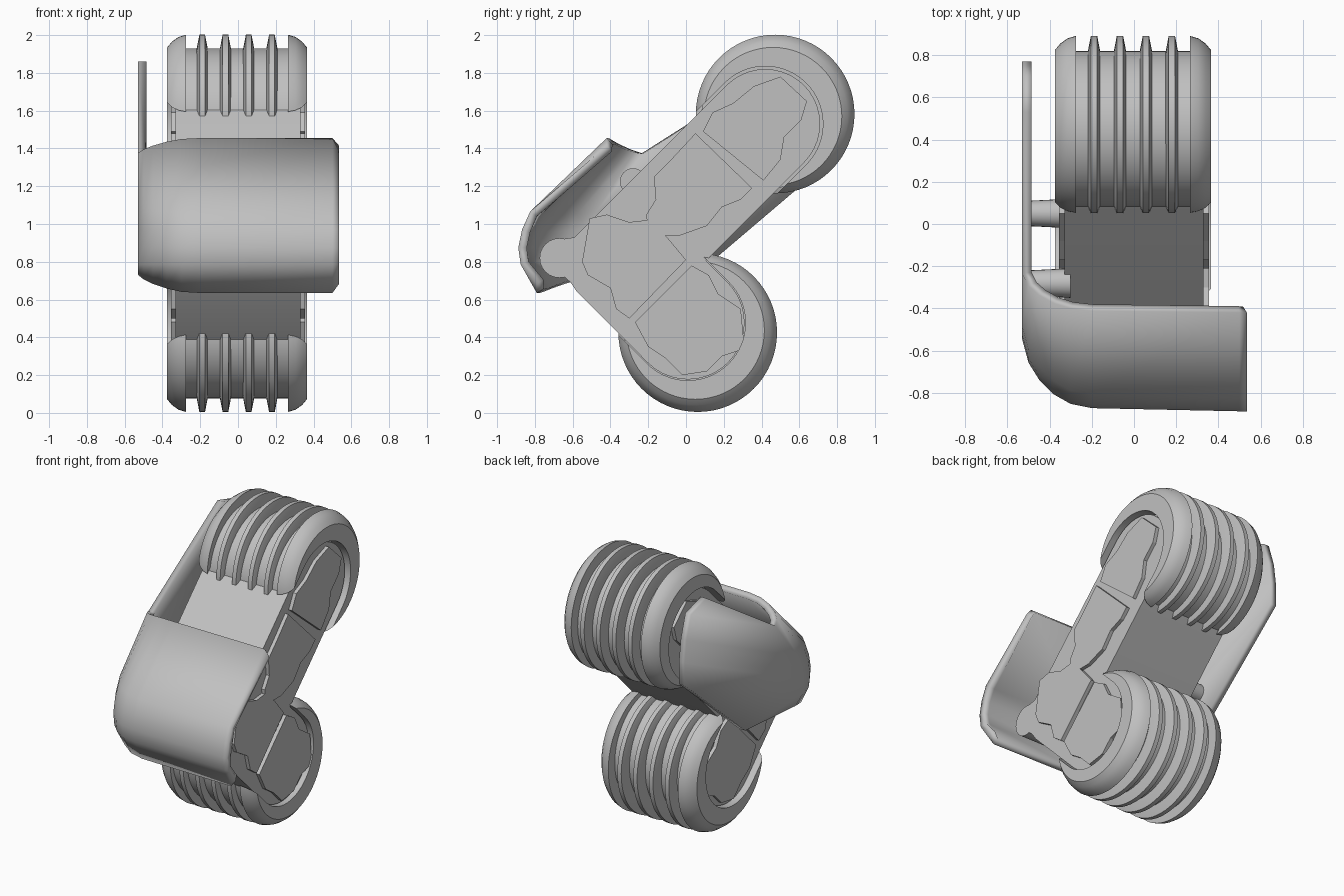
import bpy, bmesh
from math import cos, sin, radians

cube = bpy.data.objects.get("Cube")
if cube:
    bpy.data.objects.remove(cube, do_unlink=True)

grey = bpy.data.materials.new("plain_grey")
grey.use_nodes = True
grey.diffuse_color = (0.53, 0.53, 0.53, 1)
grey.node_tree.nodes["Principled BSDF"].inputs["Base Color"].default_value = grey.diffuse_color


def make(name, verts, faces, closed=True):
    mesh = bpy.data.meshes.new(name)
    mesh.from_pydata(verts, [], faces)
    bm = bmesh.new()
    bm.from_mesh(mesh)
    if closed:
        bmesh.ops.recalc_face_normals(bm, faces=bm.faces)
    bm.to_mesh(mesh)
    bm.free()
    mesh.materials.append(grey)
    obj = bpy.data.objects.new(name, mesh)
    bpy.context.collection.objects.link(obj)
    return obj


def smooth(obj, angle=35):
    bpy.ops.object.select_all(action="DESELECT")
    bpy.context.view_layer.objects.active = obj
    obj.select_set(True)
    bpy.ops.object.shade_smooth_by_angle(angle=radians(angle))


def skin(name, rings):
    """Join equal outlines, each given as (x, [(y, z), ...]), into a closed solid."""
    n = len(rings[0][1])
    verts = [(x, y, z) for x, ring in rings for y, z in ring]
    faces = [list(range(n)), list(range(len(verts) - n, len(verts)))]
    for k in range(len(rings) - 1):
        for i in range(n):
            j = (i + 1) % n
            faces.append((k * n + i, k * n + j, k * n + n + j, k * n + n + i))
    return make(name, verts, faces)


def arc(centre, radius, start, end, steps):
    cy, cz = centre
    angles = [radians(start + (end - start) * i / steps) for i in range(steps + 1)]
    return [(cy + radius * cos(a), cz + radius * sin(a)) for a in angles]


def circle(centre, radius, sides=64):
    return arc(centre, radius, 0, 360, sides)[:-1]


def difference(obj, cutter):
    mod = obj.modifiers.new("cut", "BOOLEAN")
    mod.operation = "DIFFERENCE"
    mod.solver = "EXACT"
    mod.object = cutter
    bpy.context.view_layer.update()
    graph = bpy.context.evaluated_depsgraph_get()
    mesh = bpy.data.meshes.new_from_object(obj.evaluated_get(graph))
    obj.modifiers.clear()
    obj.data = mesh


# Bent body with two rounded arm ends and a front knob
UPPER, LOWER = (0.42, 1.53), (0.01, 0.477)
HALF = 0.33
outline = arc(UPPER, 0.29, 135, -45, 20) + [(0.105, 0.805)]
outline += arc(LOWER, 0.30, 45, -135, 20) + [(-0.58, 0.645), (-0.61, 0.69)]
outline += arc((-0.67, 0.82), 0.105, -75, -285, 14) + [(-0.59, 0.93)]
smooth(skin("body", [(-HALF, outline), (HALF, outline)]))

# Raised side plates
plates = {
    "upper_end_plate": [
        (.09, 1.49), (.14, 1.59), (.25, 1.64), (.36, 1.73), (.50, 1.78),
        (.64, 1.65), (.61, 1.55), (.52, 1.46), (.50, 1.34), (.41, 1.23)],
    "upper_plate": [
        (.05, 1.48), (.35, 1.19), (.29, 1.13), (.19, 1.09), (.11, .99), (-.03, .94),
        (-.20, .94), (-.21, 1.05), (-.16, 1.13), (-.17, 1.25), (-.08, 1.34)],
    "lower_plate": [
        (-.51, 1.03), (-.42, 1.05), (-.30, 1.01), (-.21, 1.02), (-.10, .93), (0, .81),
        (-.30, .50), (-.37, .55), (-.40, .66), (-.52, .73), (-.55, .80)],
    "lower_end_plate": [
        (.03, .78), (.12, .73), (.17, .63), (.29, .55), (.31, .34), (.19, .30),
        (.11, .22), (-.02, .20), (-.11, .29), (-.20, .35), (-.27, .48)],
}
for name, shape in plates.items():
    for side, sign in (("left", 1), ("right", -1)):
        skin(f"{side}_{name}", [(sign * (HALF - 0.02), shape), (sign * 0.355, shape)])


# Ribbed rollers with rounded end rims, cut open around the arm
def roller(name, arm_end, slant):
    def along(d):
        return (arm_end[0] + d, arm_end[1] + d * slant)

    mid = -0.005
    core, rim = along(0.03), along(0.052)
    smooth(skin(name + "_core", [(mid - 0.28, circle(core, 0.37)),
                                 (mid + 0.28, circle(core, 0.37))]))
    for i in range(4):
        x = mid + (i - 1.5) * 0.123
        rings = [(x + dx, circle(c, r)) for dx, c, r in (
            (-0.03, core, 0.365), (-0.015, rim, 0.42),
            (0.015, rim, 0.42), (0.03, core, 0.365))]
        smooth(skin(f"{name}_rib_{i + 1}", rings), 25)

    # Slot in the shape of the arm
    slot = arc(arm_end, 0.305, 90 + 45 * slant, -90 + 45 * slant, 32)
    slot += [(y - 0.8, z - 0.8 * slant) for y, z in (slot[-1], slot[0])]
    cutter = skin(name + "_slot_cutter", [(-0.6, slot), (0.6, slot)])
    for side, sign in (("left", 1), ("right", -1)):
        rings = [(mid + sign * dx, circle(c, r)) for dx, c, r in (
            (0.27, rim, 0.42), (0.31, along(0.05), 0.41),
            (0.345, along(0.045), 0.39), (0.37, along(0.04), 0.365))]
        cap = skin(f"{name}_{side}_rim", rings)
        difference(cap, cutter)
        smooth(cap)
    bpy.data.objects.remove(cutter, do_unlink=True)


roller("upper_roller", UPPER, 1)
roller("lower_roller", LOWER, -1)

# Curved front guard that wraps round into a flat side panel
profile = [(-.42, 1.455), (-.825, 1.066), (-.868, .97), (-.888, .875),
           (-.875, .785), (-.79, .635)]
columns = [(.535, 0, .04), (.50, 0, 0), (-.20, .015, 0), (-.30, .035, .005), (-.38, .08, .02),
           (-.45, .15, .04), (-.50, .23, .06), (-.53, .34, .08)]
panel_end = [(.53, 1.86), (.70, 1.81), (.75, 1.65), (.77, 1.5), (.77, 1.34), (.10, .77)]
verts = []
for x, shift, dip in columns:
    for row, (y, z) in enumerate(profile):
        if row == 0:
            verts.append((x, y + shift * 0.55, z - dip))
        elif row == len(profile) - 1:
            verts.append((x, y + shift, z + dip * 1.2))
        else:
            verts.append((x, y + shift, z))
verts += [(-.53, y, z) for y, z in panel_end]
n = len(profile)
faces = [(c * n + r, (c + 1) * n + r, (c + 1) * n + r + 1, c * n + r + 1)
         for c in range(len(columns)) for r in range(n - 1)]
guard = make("front_guard", verts, faces, closed=False)
solid = guard.modifiers.new("thickness", "SOLIDIFY")
solid.thickness = 0.045
solid.offset = -1
smooth(guard, 40)

# Pegs holding the side panel
for name, spot in (("front_peg", (-0.28, 1.225)), ("rear_peg", (0.05, 1.0))):
    smooth(skin(name, [(-0.50, circle(spot, 0.06, 24)), (-0.30, circle(spot, 0.07, 24))]))
